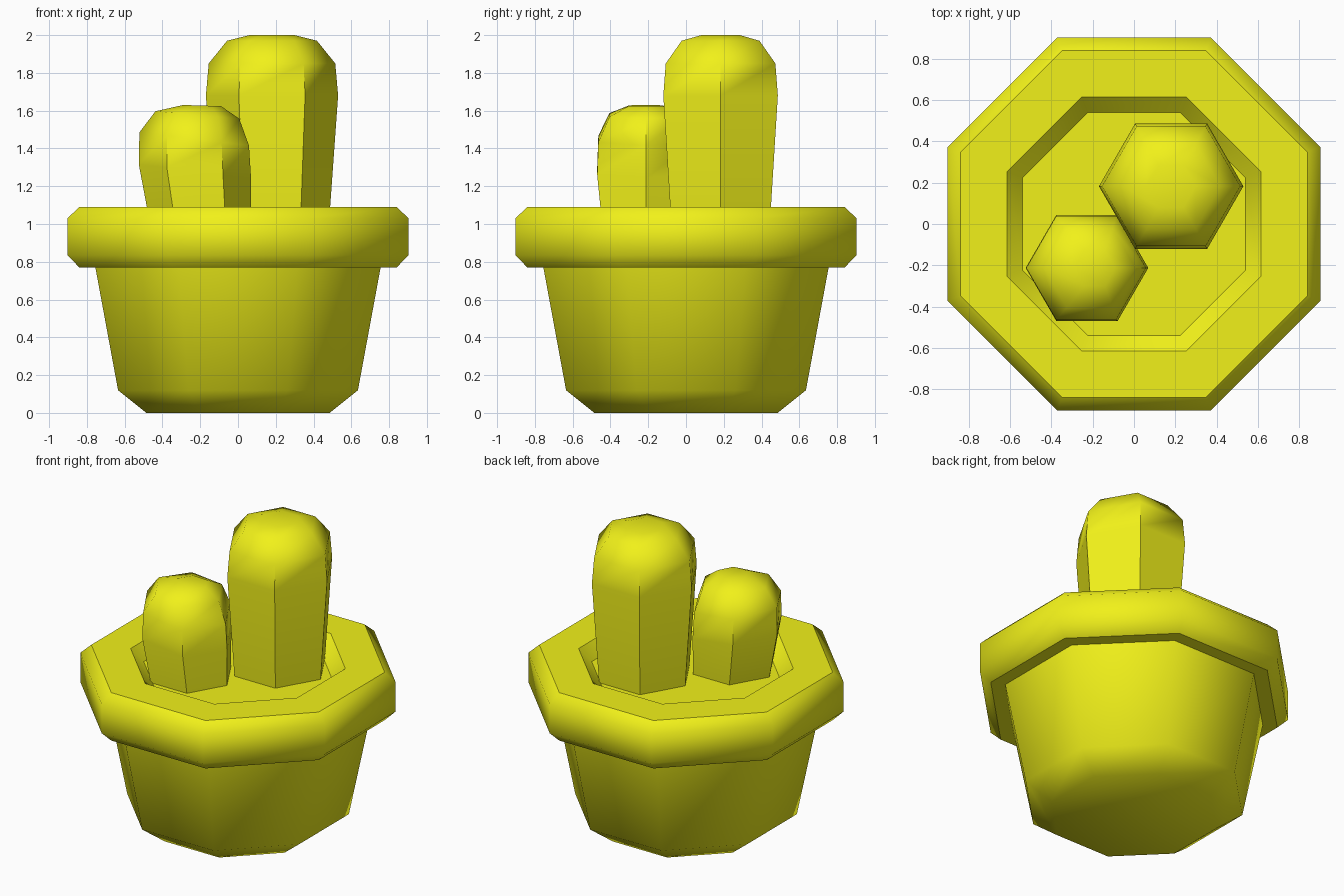
import bpy, bmesh, math

if "Cube" in bpy.data.objects:
    bpy.data.objects.remove(bpy.data.objects["Cube"])

yellow = bpy.data.materials.new("yellow")
yellow.diffuse_color = (0.88, 0.88, 0.01, 1)
yellow.use_nodes = True
yellow.node_tree.nodes["Principled BSDF"].inputs["Base Color"].default_value = yellow.diffuse_color


def stack(name, rings, sides, turn=0.0, y=0.0, sharp_rings=(), cap_top=True, cap_bottom=True):
    """Skin a stack of polygon rings; each ring is (radius, z, centre x, tilt)."""
    bm = bmesh.new()
    loops = []
    for r, z, cx, tilt in rings:
        loop = []
        for i in range(sides):
            a = turn + math.tau * i / sides
            dx = r * math.cos(a)
            loop.append(bm.verts.new((cx + dx, y + r * math.sin(a), z - tilt * dx)))
        loops.append(loop)
    for low, high in zip(loops, loops[1:]):
        for i in range(sides):
            j = (i + 1) % sides
            bm.faces.new((low[i], low[j], high[j], high[i]))
    if cap_bottom:
        bm.faces.new(loops[0][::-1])
    if cap_top:
        bm.faces.new(loops[-1])
    bm.normal_update()
    # smooth shading with crisp corners and chosen crisp rings
    for f in bm.faces:
        f.smooth = True
    for e in bm.edges:
        if len(e.link_faces) == 2 and e.calc_face_angle() > math.radians(55):
            e.smooth = False
    for k in sharp_rings:
        for i in range(sides):
            bm.edges.get((loops[k][i], loops[k][(i + 1) % sides])).smooth = False
    mesh = bpy.data.meshes.new(name)
    bm.to_mesh(mesh)
    bm.free()
    mesh.materials.append(yellow)
    ob = bpy.data.objects.new(name, mesh)
    bpy.context.collection.objects.link(ob)
    return ob


def octagon(profile):
    """Half-widths across flats to centred octagon rings."""
    return [(w / math.cos(math.pi / 8), z, 0, 0) for w, z in profile]


# pot: tapered body, chamfered rim and sloping inner lip
stack("pot", octagon([(0.485, 0), (0.635, 0.12), (0.755, 0.77), (0.84, 0.77),
                      (0.903, 0.835), (0.903, 1.03), (0.84, 1.09),
                      (0.615, 1.09), (0.54, 1.01)]),
      8, math.pi / 8, sharp_rings=(2, 3, 6, 7), cap_top=False)

# soil inside the pot
stack("soil", octagon([(0.53, 0.97), (0.54, 1.01)]), 8, math.pi / 8,
      sharp_rings=(1,), cap_bottom=False)

# tall cactus: upright hexagonal column with a rounded crown
stack("tall_cactus", [(r, z, 0.18, 0) for r, z in
                      [(0.30, 0.98), (0.35, 1.68), (0.335, 1.85), (0.238, 1.97), (0.118, 2.0)]],
      6, y=0.183)

# small cactus: leaning hexagonal column with a rounded crown
stack("small_cactus", [(0.265, 0.98, -0.197, 0), (0.297, 1.28, -0.228, 0.12),
                       (0.29, 1.45, -0.232, 0.12), (0.222, 1.577, -0.215, 0.09),
                       (0.10, 1.627, -0.19, 0.03)],
      6, y=-0.213)
